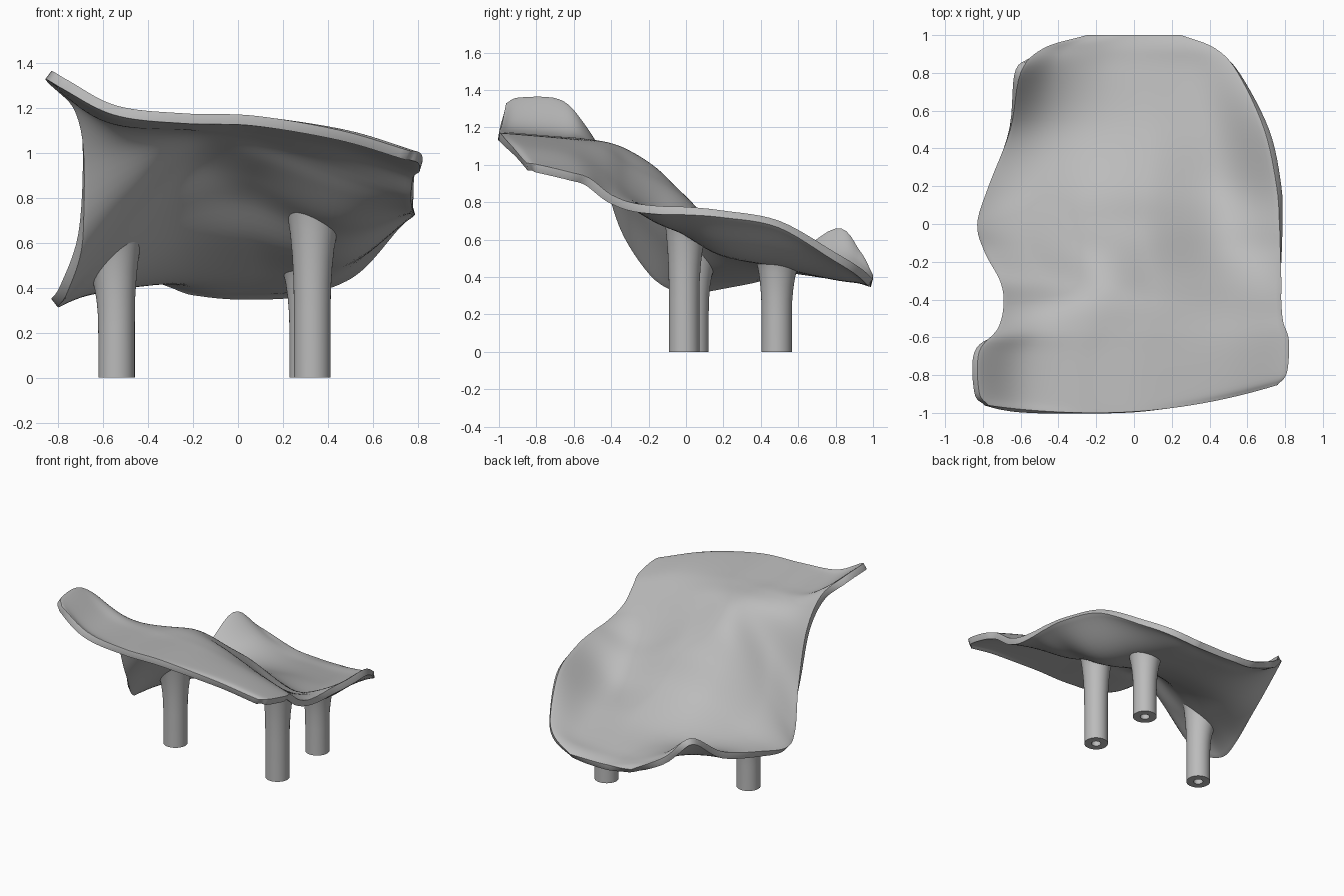
import bpy
import bmesh
import math
from mathutils import Vector
from mathutils.bvhtree import BVHTree

if "Cube" in bpy.data.objects:
    bpy.data.objects.remove(bpy.data.objects["Cube"], do_unlink=True)

# One plain finish for the whole chair
grey = bpy.data.materials.new("plain_grey")
grey.use_nodes = True
colour = (0.5, 0.5, 0.5, 1.0)
grey.diffuse_color = colour
grey.node_tree.nodes["Principled BSDF"].inputs["Base Color"].default_value = colour

# Shell stations, front to back: y, right edge x, left edge x, then heights across
STATIONS = [
    (-1, -.77, .76, 1.33, 1.21, 1.175, 1.165, 1.1, 1.01),
    (-.93, -.82, .81, 1.36, 1.2, 1.17, 1.16, 1.1, 1),
    (-.7, -.82, .82, 1.35, 1.18, 1.15, 1.14, 1.07, .96),
    (-.56, -.72, .79, 1.23, 1.15, 1.14, 1.12, 1.03, .93),
    (-.42, -.69, .78, 1, 1.06, 1.12, 1.08, .95, .85),
    (-.3, -.71, .78, .64, .86, 1.07, 1, .85, .8),
    (-.15, -.79, .775, .41, .67, .96, .92, .74, .78),
    (0, -.83, .77, .35, .54, .79, .82, .67, .775),
    (.2, -.77, .755, .38, .46, .61, .63, .56, .755),
    (.5, -.655, .69, .46, .45, .48, .5, .51, .7),
    (.8, -.6, .55, .66, .52, .44, .43, .44, .53),
    (.93, -.48, .43, .54, .47, .42, .41, .42, .45),
    (1, -.25, .25, .41, .4, .395, .39, .39, .39),
]
ACROSS = (0, .15, .35, .55, .8, 1)


def spline(rows, t):
    """Smooth curve through the rows, with t running from nought to one."""
    last = len(rows) - 1
    position = t * last
    i = min(int(position), last - 1)
    f = position - i
    b, c = rows[i], rows[i + 1]
    a = rows[i - 1] if i else [2 * p - q for p, q in zip(b, c)]
    d = rows[i + 2] if i + 2 <= last else [2 * q - p for p, q in zip(b, c)]
    return [q + f / 2 * (r - p + f * (2 * p - 5 * q + 4 * r - s + f * (3 * (q - r) + s - p)))
            for p, q, r, s in zip(a, b, c, d)]


def shell_point(u, v):
    y, right, left, *heights = spline(STATIONS, v)
    across, z = spline(list(zip(ACROSS, heights)), u)
    x = right + (left - right) * across
    # the front edge bows forward, fading out towards the middle
    fade = max(0, min(1, (-.4 - y) / .6))
    bow = (x + .2) ** 2 * (.16 if x > -.2 else .12)
    return Vector((x, y + bow * fade, z))


def make_object(name, verts, faces):
    mesh = bpy.data.meshes.new(name)
    mesh.from_pydata(verts, [], faces)
    mesh.materials.append(grey)
    obj = bpy.data.objects.new(name, mesh)
    bpy.context.collection.objects.link(obj)
    return obj


def smooth(obj, degrees):
    bpy.ops.object.select_all(action="DESELECT")
    obj.select_set(True)
    bpy.context.view_layer.objects.active = obj
    bpy.ops.object.shade_smooth_by_angle(angle=math.radians(degrees))


# Curved seat shell: a thin swept sheet with a rounded rim
COLS, ROWS = 50, 72
verts = [shell_point(i / COLS, j / ROWS) for j in range(ROWS + 1) for i in range(COLS + 1)]
faces = []
for j in range(ROWS):
    for i in range(COLS):
        k = j * (COLS + 1) + i
        faces.append((k, k + 1, k + COLS + 2, k + COLS + 1))
shell = make_object("seat_shell", verts, faces)
surface = BVHTree.FromPolygons(verts, faces)

solid = shell.modifiers.new("thickness", "SOLIDIFY")
solid.thickness = 0.045
solid.offset = -1
rim = shell.modifiers.new("rounded_rim", "BEVEL")
rim.width = 0.016
rim.segments = 3
rim.limit_method = "ANGLE"
rim.angle_limit = math.radians(55)
smooth(shell, 50)


# Legs: round tubes that flare out to meet the underside of the shell
RADIUS, BORE, SIDES = 0.081, 0.032, 40
FLARE = [(.4, RADIUS), (.6, .083), (.75, .089), (.88, .098), (.96, .107), (1, .115)]


def make_leg(name, x, y):
    bm = bmesh.new()
    rings = []

    def add_ring(radius, height=None, share=None):
        ring = []
        for s in range(SIDES):
            turn = math.tau * s / SIDES
            px, py = x + radius * math.cos(turn), y + radius * math.sin(turn)
            z = height
            if share is not None:
                hit = surface.ray_cast(Vector((px, py, 3)), Vector((0, 0, -1)))[0]
                z = share * (hit.z - .025)
            ring.append(bm.verts.new((px, py, z)))
        rings.append(ring)

    add_ring(BORE, height=.3)
    add_ring(BORE, height=0)
    add_ring(RADIUS, height=0)
    for share, radius in FLARE:
        add_ring(radius, share=share)
    for low, high in zip(rings, rings[1:]):
        for s in range(SIDES):
            n = (s + 1) % SIDES
            bm.faces.new((low[s], low[n], high[n], high[s]))
    bm.faces.new(rings[0])
    bm.faces.new(rings[-1])
    bmesh.ops.recalc_face_normals(bm, faces=bm.faces)
    leg = make_object(name, [], [])
    bm.to_mesh(leg.data)
    bm.free()
    smooth(leg, 40)


make_leg("right_leg", -.54, .04)
make_leg("left_leg", .33, -.01)
make_leg("back_leg", .31, .485)
